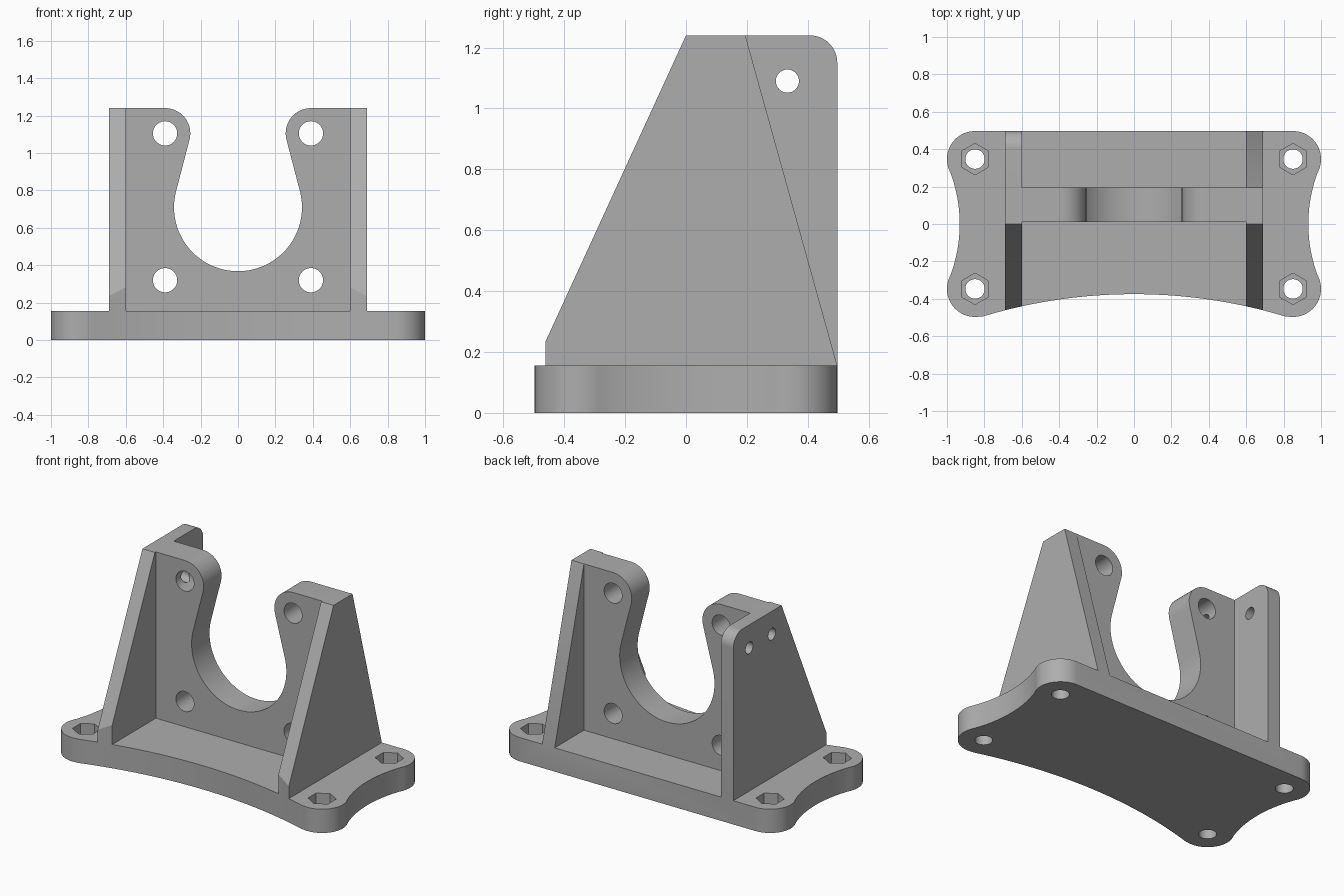
import bpy, bmesh
from math import cos, sin, pi, radians, atan2, acos, hypot
from mathutils import Vector

if "Cube" in bpy.data.objects:
    bpy.data.objects.remove(bpy.data.objects["Cube"], do_unlink=True)

grey = bpy.data.materials.new("plain grey")
grey.use_nodes = True
GREY = (0.42, 0.42, 0.42, 1)
grey.diffuse_color = GREY
grey.node_tree.nodes["Principled BSDF"].inputs["Base Color"].default_value = GREY

BASE_TOP, TOP = 0.155, 1.24
WALL_IN, WALL_OUT = 0.6, 0.69
CX, CY, CR = 0.85, 0.347, 0.15          # base corner circles


def arc(cx, cy, r, a0, a1, n=16):
    """Points along a circular arc, both ends included."""
    return [(cx + r * cos(a0 + (a1 - a0) * i / n),
             cy + r * sin(a0 + (a1 - a0) * i / n)) for i in range(n + 1)]


def prism(name, points, axis, lo, hi):
    """Extrude a 2D profile along an axis, from lo to hi."""
    place = {"x": lambda a, b, t: (t, a, b),
             "y": lambda a, b, t: (a, t, b),
             "z": lambda a, b, t: (a, b, t)}[axis]
    bm = bmesh.new()
    face = bm.faces.new([bm.verts.new(place(a, b, lo)) for a, b in points])
    step = Vector(place(0, 0, hi - lo))
    new = bmesh.ops.extrude_face_region(bm, geom=[face])["geom"]
    bmesh.ops.translate(bm, vec=step, verts=[v for v in new if isinstance(v, bmesh.types.BMVert)])
    bmesh.ops.recalc_face_normals(bm, faces=bm.faces)
    mesh = bpy.data.meshes.new(name)
    bm.to_mesh(mesh)
    bm.free()
    mesh.materials.append(grey)
    obj = bpy.data.objects.new(name, mesh)
    bpy.context.collection.objects.link(obj)
    return obj


def combine(target, tool, operation):
    """Apply a boolean and discard the tool."""
    tool.hide_render = True
    mod = target.modifiers.new("boolean", "BOOLEAN")
    mod.operation, mod.solver, mod.object = operation, "EXACT", tool
    bpy.context.view_layer.objects.active = target
    bpy.ops.object.modifier_apply(modifier=mod.name)
    bpy.data.objects.remove(tool, do_unlink=True)


def drill(target, axis, a, b, r, lo, hi, sides=40):
    points = [(a + r * cos(pi / 2 + 2 * pi * i / sides),
               b + r * sin(pi / 2 + 2 * pi * i / sides)) for i in range(sides)]
    combine(target, prism("drill", points, axis, lo, hi), "DIFFERENCE")


def base_outline():
    """Rounded corners, hollow front and sides, straight back."""
    front_r, side_r = 2.8, 0.785
    front_y, side_x = -0.375 - front_r, 0.932 + side_r
    front_a = atan2(-CY - front_y, CX)
    side_a = atan2(CY, CX - side_x)
    right = arc(0, front_y, front_r, pi / 2, front_a, 20)
    right += arc(CX, -CY, CR, front_a - pi, pi - side_a, 24)[1:]
    right += arc(side_x, 0, side_r, 2 * pi - side_a, side_a, 24)[1:-1]
    right += arc(CX, CY, CR, side_a - pi, pi / 2, 24)
    return right + [(-x, y) for x, y in reversed(right[1:])]


def plate_outline():
    """Upright plate with a round cradle open at the top between two ears."""
    cz, cr, ex, ez, er = 0.71, 0.342, 0.39, 1.105, 0.135
    tilt = atan2(ez - cz, ex) - acos((cr + er) / hypot(ex, ez - cz))
    right = arc(0, cz, cr, -pi / 2, tilt, 32)
    right += arc(ex, ez, er, pi + tilt, pi / 2, 20)
    right += [(WALL_OUT, TOP), (WALL_OUT, 0.1)]
    return right + [(-x, z) for x, z in reversed(right[1:])]


# Base with nut pockets
outline = base_outline()
bracket = prism("mounting_bracket", outline, "z", 0, BASE_TOP)

# Side walls, trimmed to the footprint of the base
front_edge = [(0.0, TOP), (-0.498, BASE_TOP), (-0.498, 0.1)]
back_edges = {
    "left_wall": (1, [(0.497, 0.1), (0.497, BASE_TOP), (0.195, TOP)]),
    "right_wall": (-1, [(0.497, 0.1)] + arc(0.407, TOP - 0.09, 0.09, 0, pi / 2)),
}
for name, (side, back_edge) in back_edges.items():
    lo, hi = sorted((side * WALL_IN, side * WALL_OUT))
    wall = prism(name, front_edge + back_edge, "x", lo, hi)
    combine(wall, prism("footprint", outline, "z", 0, TOP + 0.1), "INTERSECT")
    combine(bracket, wall, "UNION")

# Upright cradle plate
combine(bracket, prism("cradle_plate", plate_outline(), "y", 0.01, 0.195), "UNION")

# Holes, mirrored left and right
for side in (-1, 1):
    for y in (-CY, CY):
        drill(bracket, "z", side * CX, y, 0.052, -0.1, 0.3)
        drill(bracket, "z", side * CX, y, 0.084, 0.065, 0.3, sides=6)
    for z in (0.32, 1.105):
        drill(bracket, "y", side * 0.39, z, 0.065, -0.1, 0.3)

# Cross holes in the square-backed wall
for y, depth in ((0.333, -0.5), (0.1, -0.42)):
    drill(bracket, "x", y, 1.09, 0.038, -0.8, depth, sides=32)

# Clean coplanar seams and shade
bm = bmesh.new()
bm.from_mesh(bracket.data)
bmesh.ops.remove_doubles(bm, verts=bm.verts, dist=0.0002)
bmesh.ops.dissolve_limit(bm, angle_limit=radians(0.3), verts=bm.verts, edges=bm.edges)
bm.to_mesh(bracket.data)
bm.free()
bpy.ops.object.select_all(action="DESELECT")
bracket.select_set(True)
bpy.context.view_layer.objects.active = bracket
bpy.ops.object.shade_smooth_by_angle(angle=radians(25))
